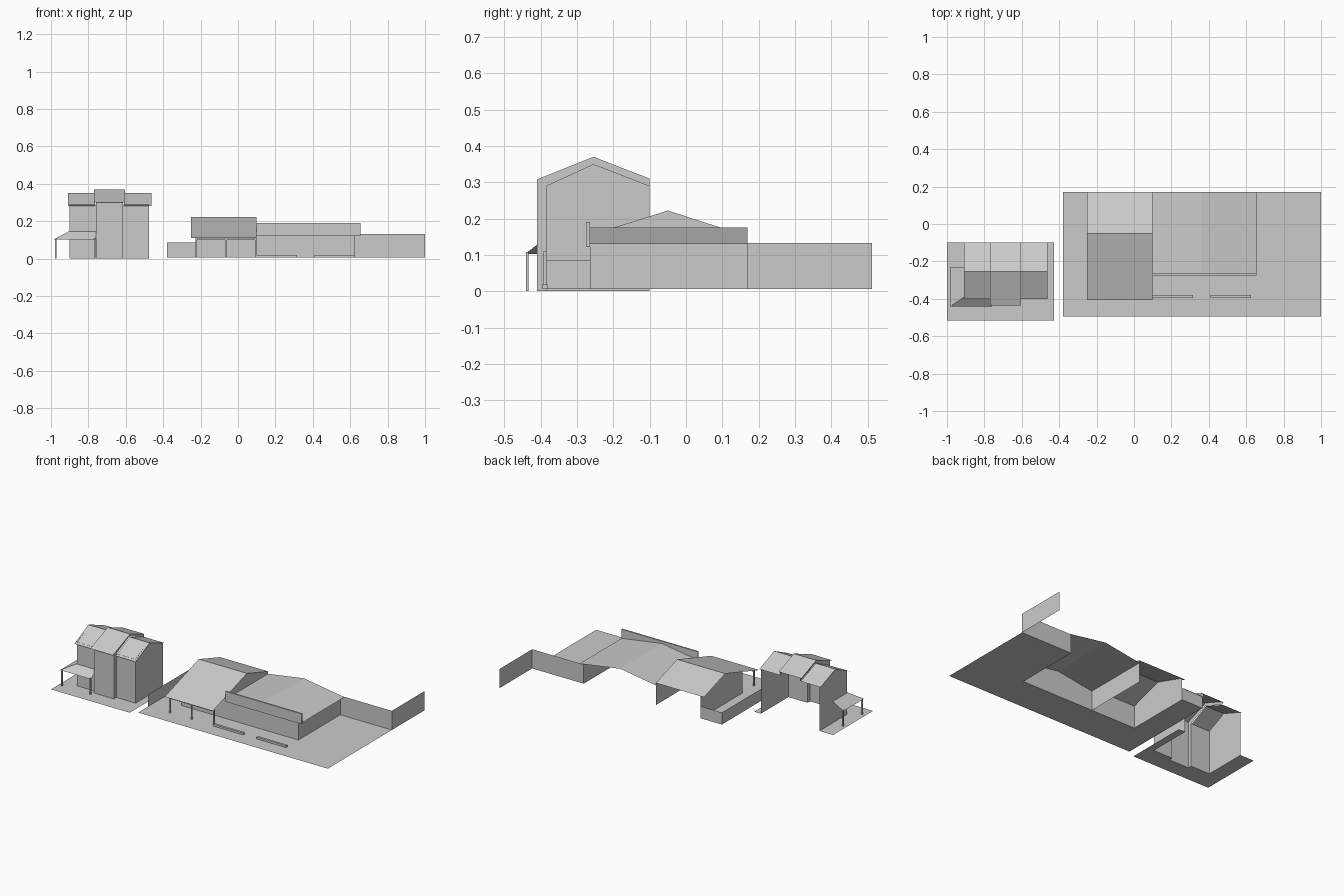
import bpy

if "Cube" in bpy.data.objects:
    bpy.data.objects.remove(bpy.data.objects["Cube"])

def faces(name, polys):
    """One object from a few flat polygons."""
    verts, idx = [], []
    for p in polys:
        idx.append(range(len(verts), len(verts) + len(p)))
        verts += p
    me = bpy.data.meshes.new(name)
    me.from_pydata(verts, [], [list(i) for i in idx])
    me.update()
    ob = bpy.data.objects.new(name, me)
    bpy.context.collection.objects.link(ob)
    return ob

def box(name, x0, x1, y0, y1, z0, z1):
    bpy.ops.mesh.primitive_cube_add(size=1, location=((x0+x1)/2, (y0+y1)/2, (z0+z1)/2))
    ob = bpy.context.object
    ob.name = name
    ob.scale = (x1-x0, y1-y0, z1-z0)

def flat(name, pts, z):
    faces(name, [[(x, y, z) for x, y in pts]])

def wall(a, b, z0, z1):
    """Upright panel between two plan points."""
    return [(*a, z0), (*b, z0), (*b, z1), (*a, z1)]

def side(x, prof):
    """Upright panel facing sideways, from a y-z outline."""
    return [(x, y, z) for y, z in prof]

def roof(name, x0, x1, prof):
    """Thin roof sheet following a y-z line."""
    faces(name, [[(x0, *a), (x1, *a), (x1, *b), (x0, *b)] for a, b in zip(prof, prof[1:])])

G = 0.006

# Plots, left open below the buildings
flat("right_plot", [(-.38, -.495), (1, -.495), (1, .17), (.625, .17), (.625, -.265),
                    (-.225, -.265), (-.225, .17), (-.38, .17)], G)
flat("left_plot", [(-1, -.515), (-.427, -.515), (-.427, -.1), (-.475, -.1), (-.475, -.385),
                   (-.615, -.385), (-.615, -.41), (-.76, -.41), (-.76, -.385),
                   (-.9, -.385), (-.9, -.1), (-1, -.1)], 0)

# Boundary walls
faces("low_yard_wall", [wall((-.38, -.39), (-.38, .17), G, .085),
                        wall((-.38, .17), (-.225, .17), G, .085)])
faces("rear_yard_wall", [wall((.625, .17), (1, .17), G, .132), wall((1, .17), (1, .512), G, .132)])

# House with front porch
gable = [(-.265, G), (.17, G), (.17, .151), (-.05, .222), (-.265, .154)]
faces("house_walls", [side(-.225, gable), side(.1, gable),
                      wall((-.225, -.265), (.1, -.265), G, .154)])
roof("house_roof", -.25, .1, [(-.405, .11), (-.05, .222), (.17, .151)])
for i, x in enumerate((-.222, -.065, .096)):
    box(f"house_porch_post_{i}", x-.004, x+.004, -.392, -.384, G, .105)
box("house_porch_beam", -.226, .1, -.392, -.384, .1, .11)

# Wide hall with low gable and front parapet
faces("hall_walls", [wall((.625, -.265), (.625, .17), G, .134),
                     [(.1, -.265, G), (.625, -.265, G), (.625, -.265, .134),
                      (.36, -.265, .175), (.1, -.265, .135)]])
faces("hall_roof", [[(a, -.265, za), (b, -.265, zb), (b, .17, zb), (a, .17, za)]
                    for a, za, b, zb in ((.1, .135, .36, .175), (.36, .175, .655, .13))])
box("hall_parapet", .1, .655, -.275, -.265, .122, .19)

# Kerb strips
for i, x in enumerate((.1, .41)):
    box(f"kerb_{i}", x, x+.215, -.395, -.38, G, .019)

# Tall house: two side bays and a higher middle bay
bay = [(-.385, 0), (-.1, 0), (-.1, .29), (-.255, .35), (-.385, .29)]
step = [(-.41, .308), (-.255, .37), (-.1, .31), (-.1, .29), (-.255, .35), (-.385, .287),
        (-.385, 0), (-.41, 0)]
faces("tall_walls", [side(-.9, bay), side(-.475, bay), side(-.76, step), side(-.615, step),
                     wall((-.9, -.385), (-.76, -.385), 0, .288),
                     wall((-.615, -.385), (-.475, -.385), 0, .288),
                     wall((-.76, -.41), (-.615, -.41), 0, .308)])
for n, x0, x1 in (("left", -.91, -.765), ("right", -.61, -.463)):
    roof(f"tall_{n}_roof", x0, x1, [(-.4, .28), (-.255, .35), (-.1, .29)])
roof("tall_middle_roof", -.77, -.605, [(-.435, .299), (-.255, .37), (-.1, .31)])

# Wrap-around porch
faces("porch_roof", [[(-.985, -.442, .103), (-.76, -.442, .103), (-.76, -.388, .145), (-.905, -.388, .145)],
                     [(-.985, -.442, .103), (-.905, -.388, .145), (-.905, -.23, .145), (-.985, -.23, .103)]])
for i, (x, y) in enumerate(((-.975, -.437), (-.767, -.437), (-.975, -.237))):
    box(f"porch_post_{i}", x-.004, x+.004, y-.004, y+.004, 0, .108)
